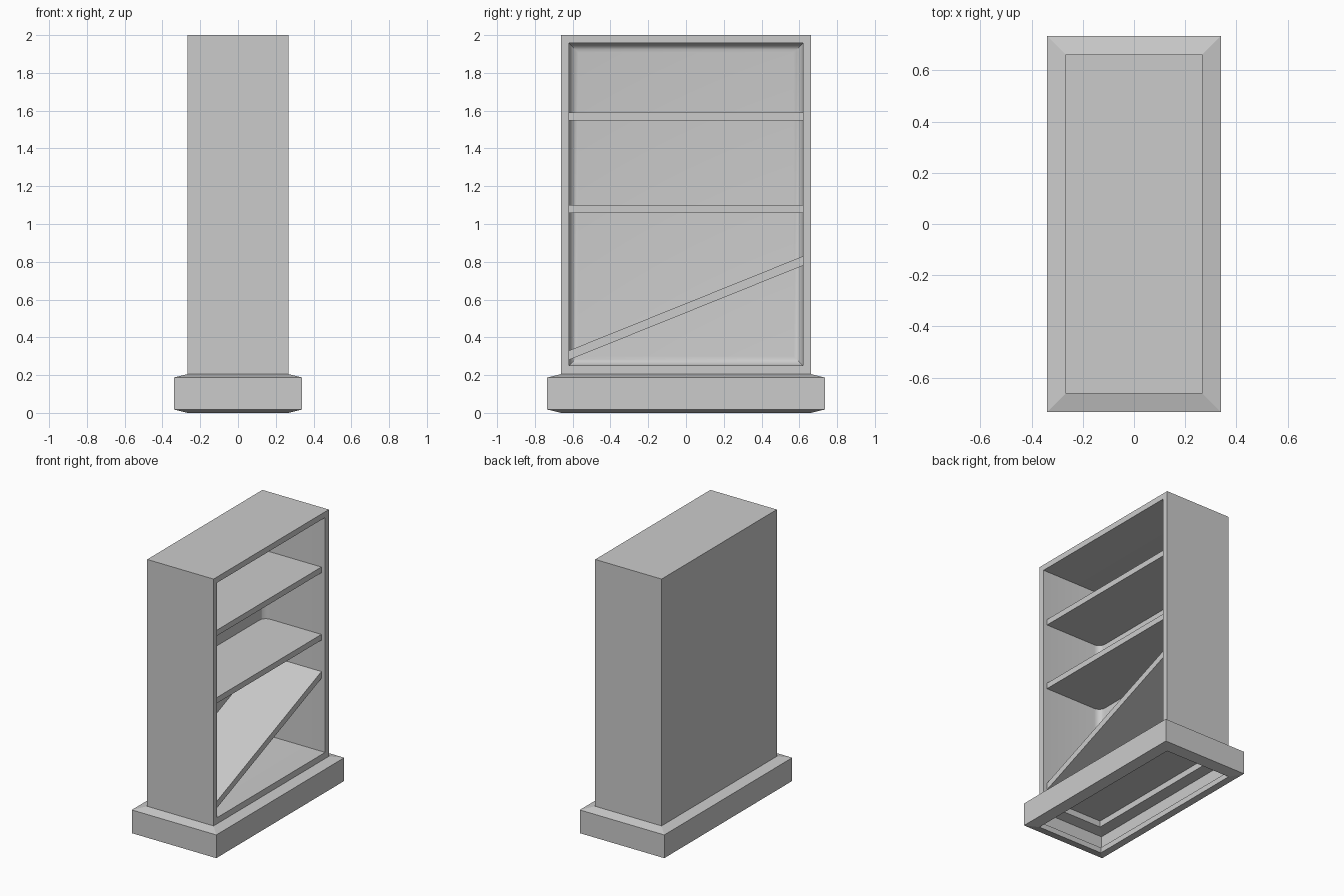
import bpy, bmesh, math

if "Cube" in bpy.data.objects:
    bpy.data.objects.remove(bpy.data.objects["Cube"])

BX, BY, T = 0.267, 0.662, 0.042   # body half width, half length, wall thickness


def to_object(name, bm):
    bmesh.ops.recalc_face_normals(bm, faces=bm.faces[:])
    me = bpy.data.meshes.new(name)
    bm.to_mesh(me)
    bm.free()
    ob = bpy.data.objects.new(name, me)
    bpy.context.collection.objects.link(ob)
    return ob


def box_bm(x0, x1, y0, y1, z0, z1):
    bm = bmesh.new()
    bmesh.ops.create_cube(bm, size=1)
    for v in bm.verts:
        v.co.x = x1 if v.co.x > 0 else x0
        v.co.y = y1 if v.co.y > 0 else y0
        v.co.z = z1 if v.co.z > 0 else z0
    return bm


def cut(target, cutter):
    mod = target.modifiers.new("cut", 'BOOLEAN')
    mod.operation = 'DIFFERENCE'
    mod.solver = 'EXACT'
    mod.object = cutter
    cutter.hide_render = True
    bpy.context.view_layer.objects.active = target
    bpy.ops.object.modifier_apply(modifier=mod.name)
    bpy.data.objects.remove(cutter)


# Cabinet shell, open on the right side
cabinet = to_object("cabinet", box_bm(-BX, BX, -BY, BY, 0.2, 2.0))

# Cavity with softly rounded edges at the back panel
bm = box_bm(-BX + T, BX + 0.1, -BY + T, BY - T, 0.25, 2.0 - T)
back = [e for e in bm.edges if all(v.co.x < 0 for v in e.verts)]
bmesh.ops.bevel(bm, geom=back, offset=0.05, segments=5, profile=0.5, affect='EDGES')
cut(cabinet, to_object("cavity_cutter", bm))

# Hollow under the floor
cut(cabinet, to_object("underside_cutter",
                       box_bm(-BX + T, BX - T, -BY + T, BY - T, 0.1, 0.21)))

bpy.ops.object.select_all(action='DESELECT')
cabinet.select_set(True)
bpy.context.view_layer.objects.active = cabinet
bpy.ops.object.shade_smooth_by_angle(angle=math.radians(30))

# Shelves: heights of the underside at both ends, and thickness
shelves = {
    "upper_shelf": (1.548, 1.548, 0.042),
    "middle_shelf": (1.058, 1.058, 0.042),
    "slanted_shelf": (0.28, 0.78, 0.05),
}
for name, (za, zb, thick) in shelves.items():
    bm = box_bm(-BX + 0.02, BX - 0.03, -BY + T - 0.005, BY - T + 0.005, 0, thick)
    for v in bm.verts:
        v.co.z += za + (zb - za) * (v.co.y / (2 * (BY - T)) + 0.5)
    to_object(name, bm)

# Hollow plinth: a profile (offset from the body, height) run around the footprint
profile = [(0, 0.205), (0.073, 0.187), (0.073, 0.018), (0, 0), (0, 0.04),
           (0.033, 0.05), (0.033, 0.15), (-T, 0.165), (-T, 0.205)]
bm = bmesh.new()
loops = [[bm.verts.new((sx * (BX + d), sy * (BY + d), z)) for d, z in profile]
         for sx, sy in ((1, 1), (-1, 1), (-1, -1), (1, -1))]
n = len(profile)
for i in range(4):
    a, b = loops[i], loops[(i + 1) % 4]
    for j in range(n):
        k = (j + 1) % n
        bm.faces.new((a[j], a[k], b[k], b[j]))
to_object("plinth", bm)
